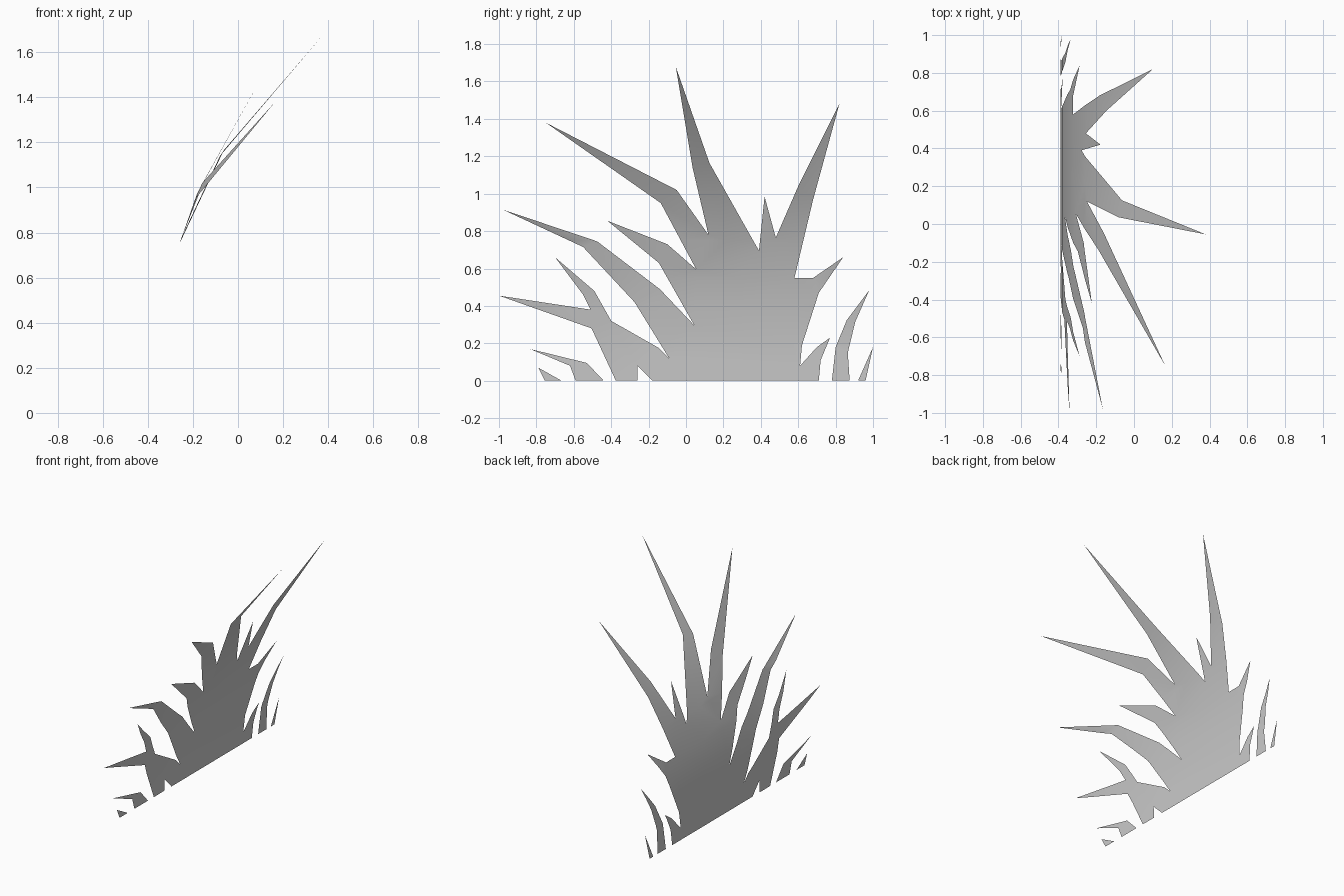
import bpy
import bmesh
from mathutils import Vector

default_cube = bpy.data.objects.get("Cube")
if default_cube:
    bpy.data.objects.remove(default_cube, do_unlink=True)

# One plain grey for the whole plant
grey = bpy.data.materials.new("pale_grey")
grey.use_nodes = True
colour = (0.6, 0.6, 0.6, 1)
grey.diffuse_color = colour
grey.node_tree.nodes["Principled BSDF"].inputs["Base Color"].default_value = colour

# Side profile of the bent sheet: height and the forward lean at that height
LEAN = [(0, -.39), (.2, -.38), (.4, -.352), (.55, -.322), (.75, -.26),
        (1, -.172), (1.17, -.06), (1.7, .4)]
CREASES = [height for height, lean in LEAN[1:5]]


def lean_at(z):
    """Interpolate the side profile."""
    for (z_low, x_low), (z_high, x_high) in zip(LEAN, LEAN[1:]):
        if z <= z_high:
            return x_low + (x_high - x_low) * (z - z_low) / (z_high - z_low)
    return LEAN[-1][1]


def bent_sheet(name, outline):
    """Fill a (y, z) outline, crease it across and bend it to the profile.
    A point with a third value sets its own lean."""
    bm = bmesh.new()
    corners = [bm.verts.new((0, y, z)) for y, z, *lean in outline]
    tips = {vert: point[2] for vert, point in zip(corners, outline)
            if len(point) > 2}
    # The outline must know which way it faces before it is filled
    face = bm.faces.new(corners)
    face.normal_update()
    if face.normal.x < 0:
        face.normal_flip()
    bmesh.ops.triangulate(bm, faces=[face])
    for height in CREASES:
        bmesh.ops.bisect_plane(
            bm, geom=bm.verts[:] + bm.edges[:] + bm.faces[:], dist=1e-5,
            plane_co=Vector((0, 0, height)), plane_no=Vector((0, 0, 1)))
    bmesh.ops.triangulate(bm, faces=bm.faces[:])
    for vert in bm.verts:
        vert.co.x = tips.get(vert, lean_at(vert.co.z))
    bm.normal_update()
    mesh = bpy.data.meshes.new(name)
    bm.to_mesh(mesh)
    bm.free()
    mesh.materials.append(grey)
    mesh.shade_smooth()
    obj = bpy.data.objects.new(name, mesh)
    bpy.context.collection.objects.link(obj)


# Blades of the main clump, each listed from the back edge, over the tip,
# to the valley before the next blade
back_spur = [(.71, 0), (.72, .11), (.77, .23), (.7, .18), (.61, .08)]
back_short = [(.62, .19), (.71, .47), (.84, .66), (.68, .55), (.58, .55)]
back_tall = [(.68, .97), (.82, 1.48, .1), (.6, 1.04), (.48, .765)]
middle_spike = [(.42, .985), (.39, .695)]
centre_tall = [(.125, 1.165), (-.055, 1.68, .38), (.035, 1.14), (.12, .78)]
front_tall = [(-.05, 1.02), (-.75, 1.38, .165), (-.135, .95), (.055, .595)]
front_middle = [(-.1, .73), (-.42, .855), (-.145, .63), (.045, .295)]
front_long = [(-.14, .49), (-.475, .745), (-.98, .915, -.165),
              (-.55, .715), (-.275, .42), (-.09, .12)]
front_fork = [(-.145, .175), (-.4, .32), (-.49, .48), (-.7, .66), (-.55, .46),
              (-.51, .38), (-1, .455), (-.505, .28), (-.375, 0)]
front_spur = [(-.26, 0), (-.26, .08), (-.18, 0)]

bent_sheet("main_clump",
           back_spur + back_short + back_tall + middle_spike + centre_tall
           + front_tall + front_middle + front_long + front_fork + front_spur)

# Separate little blades at the two ends
bent_sheet("front_sprout", [(-.755, 0), (-.665, 0), (-.79, .07)])
bent_sheet("front_low_blade", [(-.59, 0), (-.44, 0), (-.53, .095),
                               (-.835, .17), (-.62, .08)])
bent_sheet("back_low_blade", [(.78, 0), (.875, 0), (.865, .15), (.905, .315),
                              (.98, .485), (.86, .325), (.8, .18)])
bent_sheet("back_sprout", [(.92, 0), (.96, 0), (1, .18)])
